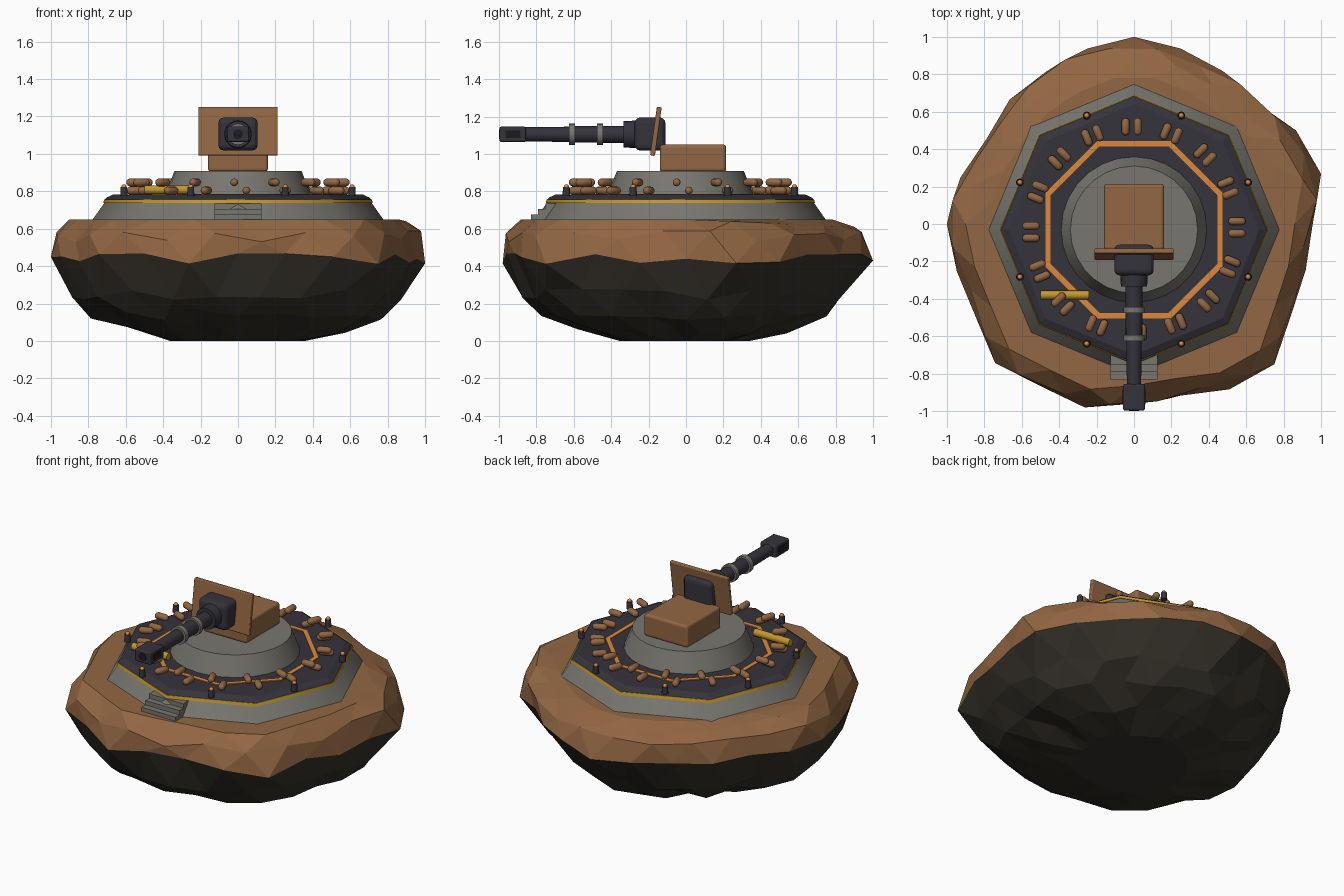
import bpy, bmesh, math, random
from mathutils import Matrix, Vector

random.seed(4)
if "Cube" in bpy.data.objects:
    bpy.data.objects.remove(bpy.data.objects["Cube"])


def material(name, rgb):
    m = bpy.data.materials.new(name)
    m.use_nodes = True
    m.diffuse_color = (*rgb, 1)
    bsdf = next(n for n in m.node_tree.nodes if n.type == "BSDF_PRINCIPLED")
    bsdf.inputs["Base Color"].default_value = (*rgb, 1)
    return m


BROWN = material("rust brown", (0.29, 0.135, 0.056))
ROCK = material("dark rock", (0.036, 0.031, 0.023))
GREY = material("concrete grey", (0.19, 0.182, 0.16))
NAVY = material("dark steel", (0.036, 0.033, 0.044))
BLACK = material("bore black", (0.012, 0.012, 0.014))
ORANGE = material("marking orange", (0.72, 0.25, 0.045))
YELLOW = material("hazard yellow", (0.54, 0.31, 0.025))

CY = -0.03      # centre of the emplacement along y
GUN_Z = 1.105   # height of the barrel axis


def finish(name, bm, mats, smooth=0, bevel=0):
    me = bpy.data.meshes.new(name)
    bmesh.ops.recalc_face_normals(bm, faces=bm.faces[:])
    bm.to_mesh(me)
    bm.free()
    for m in mats:
        me.materials.append(m)
    ob = bpy.data.objects.new(name, me)
    bpy.context.collection.objects.link(ob)
    if bevel:
        mod = ob.modifiers.new("bevel", "BEVEL")
        mod.width, mod.segments = bevel, 3
    if smooth:
        bpy.ops.object.select_all(action="DESELECT")
        ob.select_set(True)
        bpy.context.view_layer.objects.active = ob
        bpy.ops.object.shade_smooth_by_angle(angle=math.radians(smooth))
    return ob


def box(name, lo, hi, mat, bevel=0):
    lo, hi = Vector(lo), Vector(hi)
    bm = bmesh.new()
    bmesh.ops.create_cube(bm, size=1, matrix=Matrix.Diagonal((*(hi - lo), 1)))
    ob = finish(name, bm, [mat], bevel=bevel)
    ob.location = (lo + hi) / 2
    return ob


def frustum(name, r0, r1, z0, z1, sides, mat, smooth=0):
    bm = bmesh.new()
    bmesh.ops.create_cone(bm, cap_ends=True, segments=sides, radius1=r0, radius2=r1,
                          depth=z1 - z0)
    ob = finish(name, bm, [mat], smooth)
    ob.location = (0, CY, (z0 + z1) / 2)
    return ob


def gun_tube(name, r0, r1, back, front, mat, sides=20):
    ob = frustum(name, r0, r1, 0, back - front, sides, mat, 35)
    ob.rotation_euler.x = math.pi / 2
    ob.location = (0, (back + front) / 2, GUN_Z)
    return ob


# Rock: staggered rings that follow an uneven outline, one radius per 15 degrees
OUTLINE = [.955, 1.035, 1.0, .92, .945, .97, 1.0, .97, .94, .94, .91, .96,
           1.0, .98, .98, 1.05, 1.0, 1.015, .96, .95, 1.02, 1.06, .97, .95]
N = len(OUTLINE)
RINGS = [(0, .36), (.06, .6), (.14, .79), (.25, .91), (.44, 1), (.56, .985),
         (.65, .9), (.65, .8)]
bm = bmesh.new()
rings = []
for i, (z, scale) in enumerate(RINGS):
    ring = []
    for k in range(N):
        step = k + 0.5 * (i % 2)
        a, b = OUTLINE[int(step)], OUTLINE[(int(step) + 1) % N]
        r = (a + (b - a) * (step % 1)) * scale
        ang = math.tau * step / N
        dz, back = 0, max(0, math.sin(ang))
        if 0 < i < 6:
            dz = random.uniform(-.03, .03)
            if i != 4:
                r *= random.uniform(.97, 1.025)
        if i < 4:
            r *= 1 - .06 * back     # the back is undercut more
        if i == 6:
            dz = -.04 * back        # and its upper edge lies lower
        ring.append(bm.verts.new((r * math.cos(ang), r * math.sin(ang), z + dz)))
    rings.append(ring)
for i, (low, high) in enumerate(zip(rings, rings[1:])):
    for k in range(N):
        n = (k + 1) % N
        if i % 2:
            bm.faces.new((low[k], high[n], high[k]))
            bm.faces.new((low[k], low[n], high[n]))
        else:
            bm.faces.new((low[k], low[n], high[k]))
            bm.faces.new((low[n], high[n], high[k]))
bm.faces.new(rings[0])
bm.faces.new(rings[-1])
for f in bm.faces:
    f.material_index = 0 if f.calc_center_median().z > .435 else 1
finish("rock_base", bm, [BROWN, ROCK])

# Eight-sided emplacement
frustum("concrete_plinth", .78, .715, .645, .737, 8, GREY, 50)
frustum("hazard_band", .72, .715, .737, .757, 8, YELLOW, 50)
frustum("deck_rim", .712, .70, .757, .768, 8, NAVY, 50)
frustum("deck", .70, .67, .768, .782, 8, NAVY)
frustum("turret_plinth", .39, .34, .78, .908, 28, GREY, 35)

# Orange octagon line on the deck
bm = bmesh.new()
loops = []
for r, z in ((.482, .78), (.513, .78), (.513, .787), (.482, .787)):
    loops.append([bm.verts.new((r * math.cos(t), r * math.sin(t), z))
                  for t in (math.tau * (k + .5) / 8 for k in range(8))])
for a, b in zip(loops, loops[1:] + loops[:1]):
    for k in range(8):
        n = (k + 1) % 8
        bm.faces.new((a[k], a[n], b[n], b[k]))
finish("deck_marking", bm, [ORANGE]).location.y = CY

# Front steps
for k in range(3):
    box(f"step_{k + 1}", (-.125, -.83 + .04 * k, .64), (.125, -.68, .677 + .029 * k), GREY)

# Sandbags: one low and one high in each of sixteen radial pairs
bm = bmesh.new()
bmesh.ops.create_uvsphere(bm, u_segments=12, v_segments=7, radius=.0215)
for v in bm.verts:
    v.co.z += math.copysign(.025, v.co.z)
bmesh.ops.rotate(bm, verts=bm.verts[:], matrix=Matrix.Rotation(math.pi / 2, 3, "Y"))
bag = finish("sandbag", bm, [BROWN], 35)
for k in range(16):
    ang = math.tau * k / 16
    for side, z in ((.045, .804), (-.02, .848)):
        ob = bag if k == 0 and z < .82 else bag.copy()
        if ob is not bag:
            bpy.context.collection.objects.link(ob)
        ob.location = Matrix.Rotation(ang, 3, "Z") @ Vector((.55, side, z)) + Vector((0, CY, 0))
        ob.rotation_euler.z = ang

# Lamp posts round the edge
for k in range(8):
    ang = math.tau * (k + .5) / 8
    x, y = .66 * math.cos(ang), .66 * math.sin(ang) + CY
    post = frustum(f"lamp_post_{k + 1}", .021, .018, .775, .822, 10, NAVY, 40)
    post.location.x, post.location.y = x, y
    bm = bmesh.new()
    bmesh.ops.create_uvsphere(bm, u_segments=10, v_segments=6, radius=.014)
    finish(f"lamp_{k + 1}", bm, [ORANGE], 40).location = (x, y, .824)

# Yellow canister lying on the deck
canister = frustum("yellow_canister", .024, .024, 0, .26, 14, YELLOW, 35)
canister.rotation_euler.y = math.pi / 2
canister.location = (-.37, -.38, .808)

# Gun housing and tilted shield
box("gun_housing", (-.16, -.14, .905), (.16, .215, 1.05), BROWN, .016)
shield = box("gun_shield", (-.212, -.174, .99), (.212, -.148, 1.252), BROWN, .006)
shield.rotation_euler.x = math.radians(-8)
box("mantlet", (-.105, -.275, 1.018), (.105, -.11, 1.195), NAVY, .03)

# Barrel with collars and muzzle
gun_tube("barrel_collar", .074, .07, -.26, -.335, NAVY)
gun_tube("barrel_rear", .046, .044, -.3, -.62, NAVY)
gun_tube("barrel_front", .041, .038, -.6, -.88, NAVY)
for k, y in enumerate((-.46, -.61)):
    gun_tube(f"barrel_ring_{k + 1}", .057, .057, y + .016, y - .016, GREY)
box("muzzle_brake", (-.058, -.997, GUN_Z - .041), (.058, -.855, GUN_Z + .041), NAVY, .01)
gun_tube("bore", .026, .026, -.99, -1.0, BLACK)
for s, side in ((1, "left"), (-1, "right")):
    box(f"muzzle_vent_{side}", (s * .058 - .003, -.965, GUN_Z - .02),
        (s * .058 + .003, -.885, GUN_Z + .02), BLACK)
